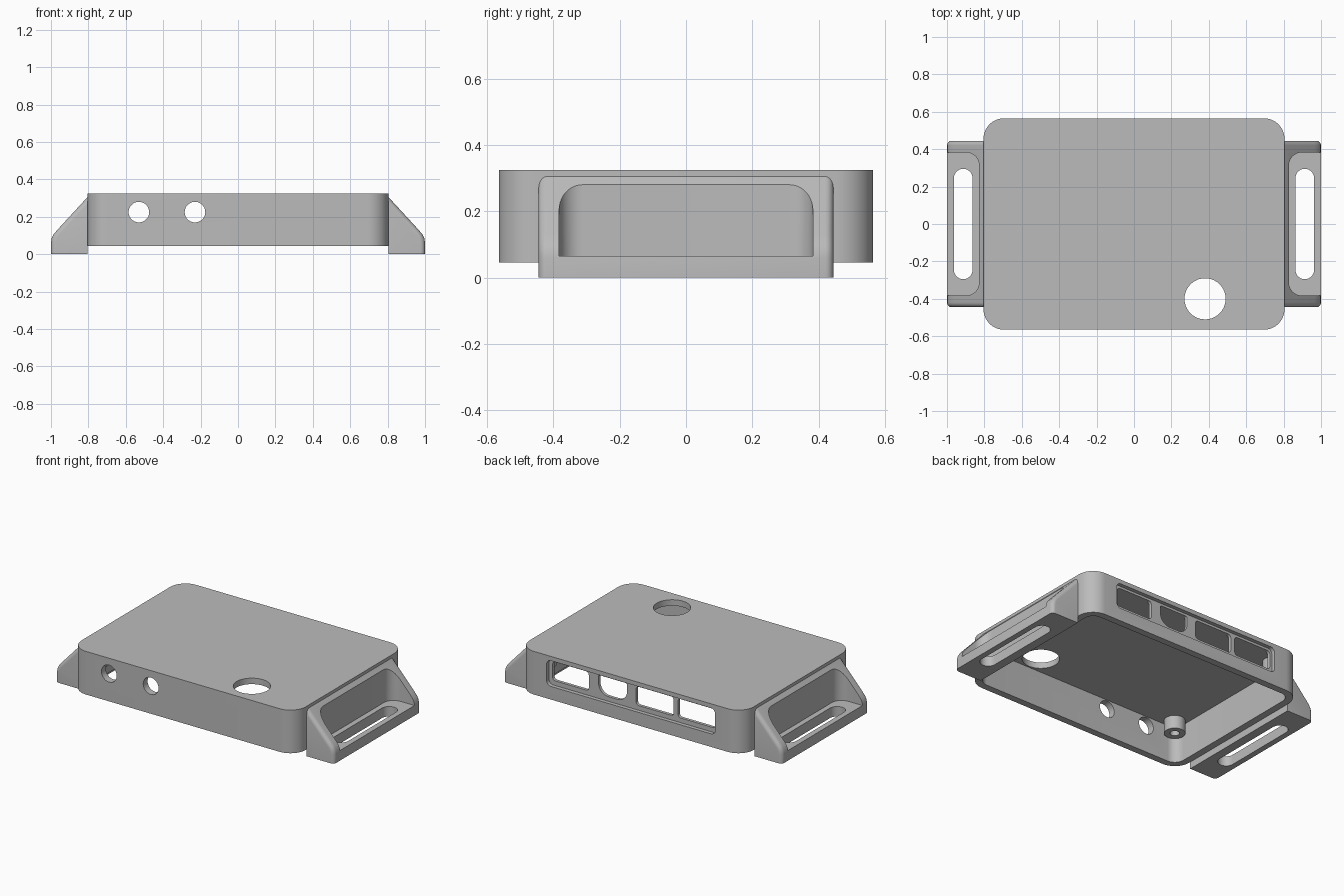
import bpy, bmesh
from math import sin, cos, pi, radians

old = bpy.data.objects.get("Cube")
if old:
    bpy.data.objects.remove(old, do_unlink=True)

grey = bpy.data.materials.new("matte grey plastic")
grey.use_nodes = True
COLOUR = (0.5, 0.5, 0.5, 1)
grey.diffuse_color = COLOUR
grey.node_tree.nodes["Principled BSDF"].inputs["Base Color"].default_value = COLOUR


def rounded(u0, u1, v0, v1, low, high=None, steps=10):
    """Rectangle outline with separate radii for its low-v and high-v corners."""
    high = low if high is None else high
    corners = [(u1, v1, high, 0), (u0, v1, high, 1), (u0, v0, low, 2), (u1, v0, low, 3)]
    pts = []
    for u, v, r, quarter in corners:
        if r == 0:
            pts.append((u, v))
            continue
        cu = u - r if u == u1 else u + r
        cv = v - r if v == v1 else v + r
        for i in range(steps + 1):
            a = (quarter + i / steps) * pi / 2
            p = (cu + r * cos(a), cv + r * sin(a))
            if not pts or abs(p[0] - pts[-1][0]) + abs(p[1] - pts[-1][1]) > 1e-5:
                pts.append(p)
    if abs(pts[0][0] - pts[-1][0]) + abs(pts[0][1] - pts[-1][1]) < 1e-5:
        pts.pop()
    return pts


def circle(u, v, r, n=40):
    return [(u + r * cos(2 * pi * i / n), v + r * sin(2 * pi * i / n)) for i in range(n)]


def prism(name, outline, lo, hi, axis="z", round_outer=0):
    """Extrude an outline along z, or an x-z outline along y."""
    bm = bmesh.new()
    place = (lambda u, v, w: (u, v, w)) if axis == "z" else (lambda u, v, w: (u, w, v))
    face = bm.faces.new([bm.verts.new(place(u, v, lo)) for u, v in outline])
    out = bmesh.ops.extrude_face_region(bm, geom=[face])
    shift = place(0, 0, hi - lo)
    bmesh.ops.translate(bm, vec=shift, verts=[g for g in out["geom"] if isinstance(g, bmesh.types.BMVert)])
    bmesh.ops.recalc_face_normals(bm, faces=bm.faces[:])
    if round_outer:
        # Round the rims where the end faces meet the sloping outer surface
        side = max(outline, key=lambda p: abs(p[0]))[0]
        side = 1 if side > 0 else -1
        rims = []
        for e in bm.edges:
            ends = [f for f in e.link_faces if abs(f.normal.y) > 0.9]
            outer = [f for f in e.link_faces if f.normal.x * side > 0.1]
            if ends and outer:
                rims.append(e)
        bmesh.ops.bevel(bm, geom=rims, offset=round_outer, segments=5, profile=0.5, affect="EDGES")
    mesh = bpy.data.meshes.new(name)
    bm.to_mesh(mesh)
    bm.free()
    mesh.materials.append(grey)
    obj = bpy.data.objects.new(name, mesh)
    bpy.context.collection.objects.link(obj)
    return obj


def cut(target, *cutters):
    for c in cutters:
        c.hide_render = True
        mod = target.modifiers.new("cut", "BOOLEAN")
        mod.operation, mod.solver, mod.object = "DIFFERENCE", "EXACT", c
        bpy.context.view_layer.objects.active = target
        bpy.ops.object.modifier_apply(modifier=mod.name)
        bpy.data.objects.remove(c, do_unlink=True)


def smooth(obj):
    bpy.ops.object.select_all(action="DESELECT")
    obj.select_set(True)
    bpy.context.view_layer.objects.active = obj
    bpy.ops.object.shade_smooth_by_angle(angle=radians(30))


# Hollow case, open underneath
X, Y, WALL = 0.805, 0.565, 0.045
BOTTOM, TOP, CEILING = 0.045, 0.325, 0.286
case = prism("case_shell", rounded(-X, X, -Y, Y, 0.11), BOTTOM, TOP)
cut(case, prism("cavity", rounded(WALL - X, X - WALL, WALL - Y, Y - WALL, 0.065), -0.1, CEILING))

# Round openings in the top and the front wall
cut(case, prism("top_hole", circle(0.38, -0.4, 0.11), 0.2, 0.4))
for x in (-0.53, -0.23):
    cut(case, prism("front_hole", circle(x, 0.225, 0.055), -0.7, -0.45, "y"))

# Shallow recess in the back wall with four port windows
cut(case, prism("port_recess", rounded(-0.605, 0.605, 0.13, 0.297, 0.03), Y - 0.025, 0.7, "y"))
ports = [(-0.59, -0.32, 0.02, 0.02), (-0.29, -0.02, 0.02, 0.02),
         (0.045, 0.25, 0.07, 0.01), (0.32, 0.58, 0.02, 0.02)]
for x0, x1, low, high in ports:
    cut(case, prism("port", rounded(x0, x1, 0.16, 0.282, low, high), 0.45, 0.7, "y"))
smooth(case)

# Screw posts hanging from the ceiling, and strap brackets on both ends
slope = [(X, 0), (1, 0), (1, 0.06), (0.996, 0.085), (0.985, 0.107), (0.965, 0.131), (X, 0.305)]
for side, label in ((1, "left"), (-1, "right")):
    for y, end in ((-0.45, "front"), (0.45, "back")):
        post = prism(f"screw_post_{end}_{label}", circle(side * 0.69, y, 0.063, 32), 0.2, CEILING + 0.005)
        cut(post, prism("screw_hole", circle(side * 0.69, y, 0.028, 24), 0.1, CEILING - 0.01))
        smooth(post)

    bracket = prism(f"strap_bracket_{label}", [(side * u, v) for u, v in slope],
                    -0.445, 0.445, "y", 0.025)
    pocket = sorted((side * 0.828, side * 1.2))
    slot = sorted((side * 0.863, side * 0.963))
    cut(bracket,
        prism("pocket", rounded(*pocket, -0.383, 0.383, 0.07), 0.065, 0.5),
        prism("strap_slot", rounded(*slot, -0.295, 0.295, 0.0499), -0.1, 0.2))
    smooth(bracket)
